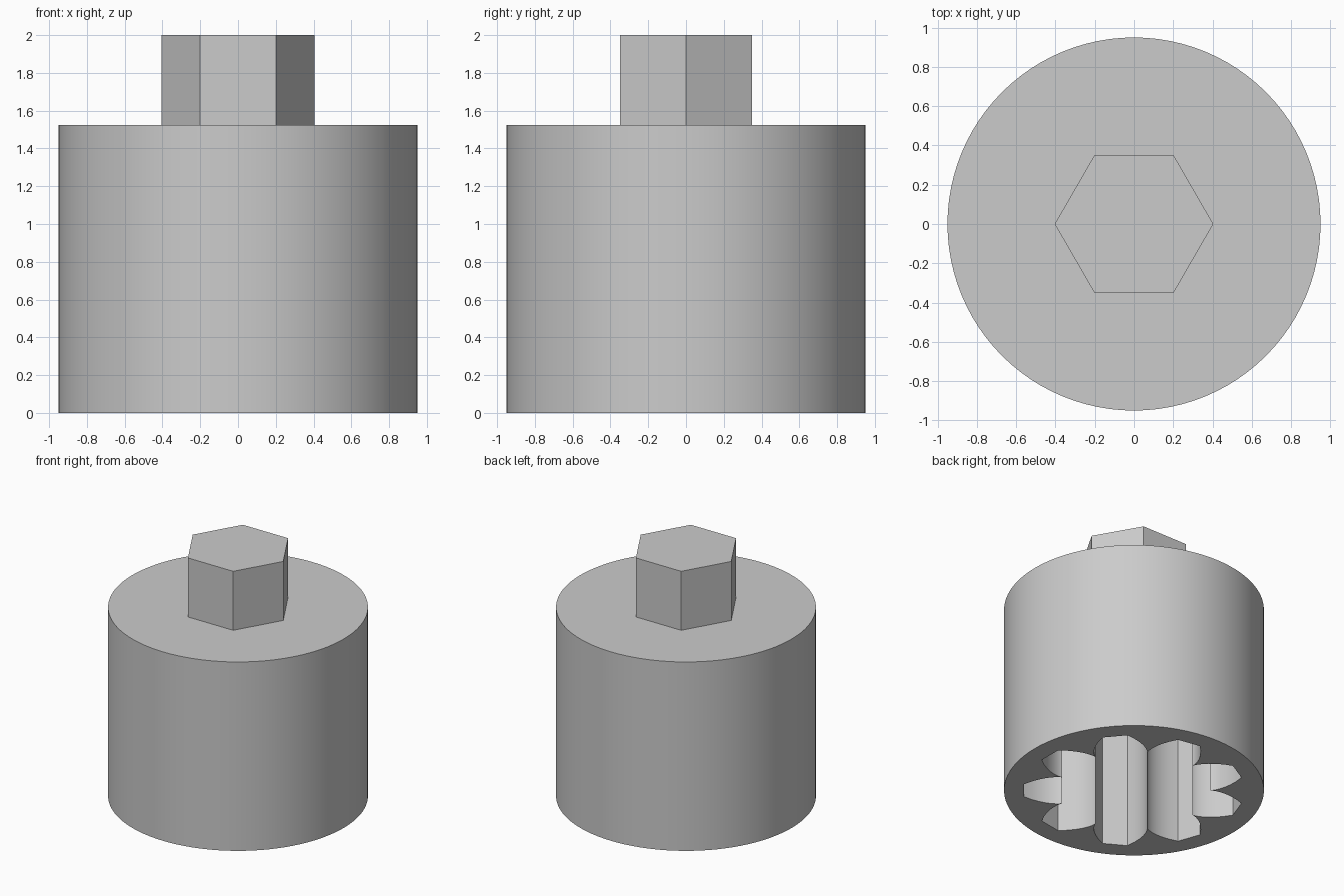
import bpy, bmesh, math

if "Cube" in bpy.data.objects:
    bpy.data.objects.remove(bpy.data.objects["Cube"], do_unlink=True)

BODY_R, BODY_TOP, TOP, HEX_R = 0.95, 1.524, 2.0, 0.404
TEETH, BASE_R, TIP_R, DEPTH = 9, 0.56, 0.808, 1.14

grey = bpy.data.materials.new("plain grey")
grey.use_nodes = True
colour = (0.6, 0.6, 0.6, 1)
grey.diffuse_color = colour
grey.node_tree.nodes["Principled BSDF"].inputs["Base Color"].default_value = colour


def circle(radius, sides):
    return [(radius * math.cos(math.tau * i / sides),
             radius * math.sin(math.tau * i / sides)) for i in range(sides)]


def spline_outline(steps=8):
    """Outline of toothed socket: involute flanks that meet at the base circle."""
    roll = math.sqrt((TIP_R / BASE_R) ** 2 - 1)
    flank = []                                   # (radius, angle from tooth centre)
    for i in range(steps + 1):
        t = roll * i / steps
        flank.append((BASE_R * math.hypot(1, t), math.pi / TEETH - (t - math.atan(t))))
    points = []
    for k in range(TEETH):
        centre = math.tau * k / TEETH
        tooth = [(r, -a) for r, a in flank] + [(r, a) for r, a in reversed(flank[1:])]
        points += [(r * math.cos(centre + a), r * math.sin(centre + a)) for r, a in tooth]
    return points


def add_loop(bm, outline, z):
    return [bm.verts.new((x, y, z)) for x, y in outline]


def bridge(bm, low, high):
    n = len(low)
    for i in range(n):
        j = (i + 1) % n
        bm.faces.new((low[i], low[j], high[j], high[i]))


def finish(bm, name):
    bmesh.ops.recalc_face_normals(bm, faces=bm.faces)
    mesh = bpy.data.meshes.new(name)
    bm.to_mesh(mesh)
    bm.free()
    mesh.materials.append(grey)
    obj = bpy.data.objects.new(name, mesh)
    bpy.context.collection.objects.link(obj)
    bpy.ops.object.select_all(action="DESELECT")
    obj.select_set(True)
    bpy.context.view_layer.objects.active = obj
    bpy.ops.object.shade_smooth_by_angle(angle=math.radians(30))


# Round body with a blind toothed socket in its underside
bm = bmesh.new()
rim = add_loop(bm, circle(BODY_R, 96), 0)
crown = add_loop(bm, circle(BODY_R, 96), BODY_TOP)
mouth = add_loop(bm, spline_outline(), 0)
floor = add_loop(bm, spline_outline(), DEPTH)
bridge(bm, rim, crown)
bridge(bm, mouth, floor)
bm.faces.new(crown)
bm.faces.new(floor)
ring = [e for e in bm.edges if all(v.co.z == 0 for v in e.verts)]
bmesh.ops.triangle_fill(bm, edges=ring, use_beauty=True)
finish(bm, "socket_body")

# Hexagonal drive on top
bm = bmesh.new()
low = add_loop(bm, circle(HEX_R, 6), BODY_TOP)
high = add_loop(bm, circle(HEX_R, 6), TOP)
bridge(bm, low, high)
bm.faces.new(low)
bm.faces.new(high)
finish(bm, "hex_drive")
